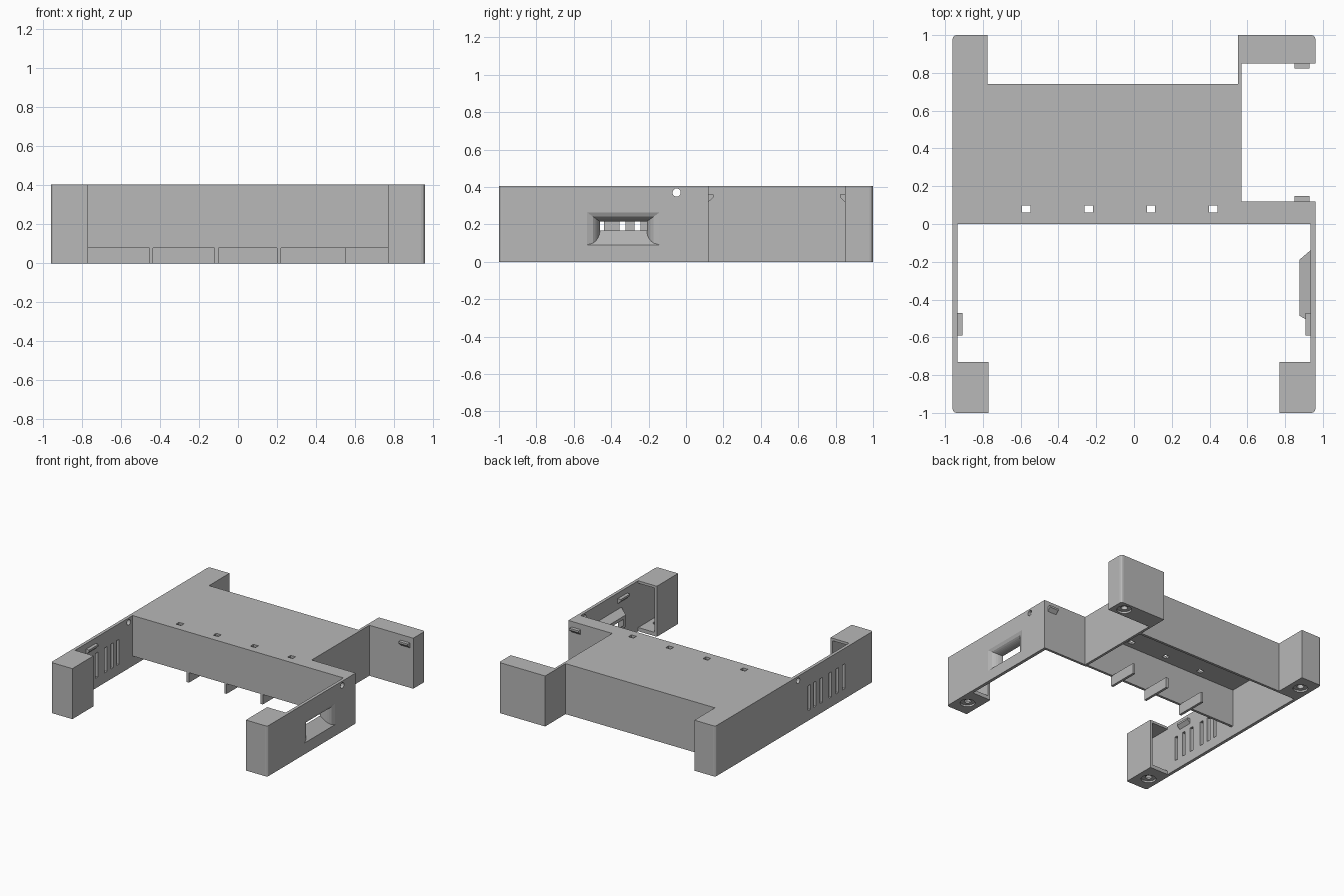
import bpy, bmesh, math
from mathutils import Matrix

cube = bpy.data.objects.get("Cube")
if cube:
    bpy.data.objects.remove(cube, do_unlink=True)

H, SKIN = 0.405, 0.025
W = 0.96

grey = bpy.data.materials.new("plain_grey")
grey.use_nodes = True
grey.diffuse_color = (0.48, 0.48, 0.48, 1)
grey.node_tree.nodes["Principled BSDF"].inputs["Base Color"].default_value = grey.diffuse_color


def finish(name, bm):
    bmesh.ops.recalc_face_normals(bm, faces=bm.faces)
    mesh = bpy.data.meshes.new(name)
    bm.to_mesh(mesh)
    bm.free()
    mesh.materials.append(grey)
    obj = bpy.data.objects.new(name, mesh)
    bpy.context.collection.objects.link(obj)
    return obj


def loft(name, rings):
    """Closed solid through rings of equal point count."""
    bm = bmesh.new()
    loops = [[bm.verts.new(p) for p in ring] for ring in rings]
    for a, b in zip(loops, loops[1:]):
        for i in range(len(a)):
            j = (i + 1) % len(a)
            bm.faces.new((a[i], a[j], b[j], b[i]))
    bm.faces.new(loops[0])
    bm.faces.new(loops[-1])
    return finish(name, bm)


def prism(name, pts, axis, lo, hi):
    """Extrude a 2D outline along the given axis."""
    place = {"x": lambda u, v, d: (d, u, v),
             "y": lambda u, v, d: (u, d, v),
             "z": lambda u, v, d: (u, v, d)}[axis]
    return loft(name, [[place(u, v, d) for u, v in pts] for d in (lo, hi)])


def box(name, x, y, z):
    pts = [(x[0], y[0]), (x[1], y[0]), (x[1], y[1]), (x[0], y[1])]
    return prism(name, pts, "z", *z)


def rod(name, centre, radius, length, axis="z"):
    bm = bmesh.new()
    turn = Matrix.Rotation(math.pi / 2, 4, "Y") if axis == "x" else Matrix()
    bmesh.ops.create_cone(bm, cap_ends=True, segments=24, radius1=radius, radius2=radius,
                          depth=length, matrix=Matrix.Translation(centre) @ turn)
    return finish(name, bm)


def combine(obj, others, operation="DIFFERENCE"):
    for other in others:
        other.hide_render = True
        mod = obj.modifiers.new("cut", "BOOLEAN")
        mod.operation, mod.solver, mod.object = operation, "EXACT", other
        bpy.context.view_layer.objects.active = obj
        bpy.ops.object.modifier_apply(modifier=mod.name)
        bpy.data.objects.remove(other, do_unlink=True)


def round_corners(obj):
    """Soften the vertical edges at the outermost corners."""
    bm = bmesh.new()
    bm.from_mesh(obj.data)
    edges = [e for e in bm.edges
             if all(abs(v.co.x) > 0.95 and abs(v.co.y) > 0.99 for v in e.verts)
             and abs(e.verts[0].co.z - e.verts[1].co.z) > 0.1]
    bmesh.ops.bevel(bm, geom=edges, offset=0.02, segments=3, profile=0.5, affect="EDGES")
    bm.to_mesh(obj.data)
    bm.free()


def foot_cutters(x, y):
    return [rod("foot_recess", (x, y, 0), 0.055, 0.03), rod("screw_hole", (x, y, 0), 0.025, 0.09)]


# Main body: full outline, hollowed from below
outline = [(-W, 0), (W, 0), (W, 0.12), (0.57, 0.12), (0.57, 0.85), (W, 0.85), (W, 1),
           (0.55, 1), (0.55, 0.74), (-0.775, 0.74), (-0.775, 1), (-W, 1)]
body = prism("main_body", outline, "z", 0, H)
round_corners(body)
cavity = [(-W + SKIN, 0.02), (W - SKIN, 0.02), (W - SKIN, 0.10), (0.55, 0.10),
          (0.55, 0.72), (-W + SKIN, 0.72)]
cuts = [prism("cavity", cavity, "z", -0.1, H - 0.02),
        box("front_gap", (-W + SKIN, W - SKIN), (-0.1, 0.05), (-0.1, 0.08))]
for x in (-0.57, -0.24, 0.09, 0.42):
    cuts.append(box("deck_hole", (x - 0.022, x + 0.022), (0.06, 0.104 - 0.006), (0.3, 0.5)))
cuts += foot_cutters(-0.87, 0.87) + foot_cutters(0.87, 0.925)
combine(body, cuts)

# Dividers under the front wall
for i, x in enumerate((-0.445, -0.11, 0.21)):
    box(f"divider_{i + 1}", (x - 0.01, x + 0.01), (0, 0.25), (0, 0.085))

# Side arms with hollow front legs and clips
arms = {}
for side, s in (("left", 1), ("right", -1)):
    pts = [(W, 0), (W, -1), (0.77, -1), (0.77, -0.73), (W - SKIN, -0.73), (W - SKIN, 0)]
    arm = prism(f"{side}_arm", [(s * x, y) for x, y in pts], "z", 0, H)
    round_corners(arm)
    xs = sorted((s * 0.79, s * (W - SKIN)))
    combine(arm, [box("leg_cavity", xs, (-0.975, -0.7), (0.03, H - 0.02)),
                  rod("pin_hole", (s * W, -0.05, 0.37), 0.022, 0.2, "x")]
            + foot_cutters(s * 0.87, -0.87))
    hook = [(0.935, 0.36), (0.908, 0.36), (0.908, 0.345), (0.935, 0.32)]
    prism(f"{side}_arm_clip", [(s * x, z) for x, z in hook], "y", -0.59, -0.47)
    arms[side] = arm

# Vent slits in the right arm
slits = [box("slit", (-1.1, -0.9), (y - 0.016, y + 0.016), (0.08, 0.28))
         for y in (-0.63, -0.545, -0.455, -0.34, -0.26, -0.19)]
combine(arms["right"], slits)


# Flared port in the left arm
def ring(x, y0, y1, z0, z1):
    return [(x, y0, z0), (x, y1, z0), (x, y1, z1), (x, y0, z1)]


housing = loft("port_housing", [ring(0.945, -0.525, -0.13, 0.085, 0.28),
                                ring(0.875, -0.485, -0.19, 0.145, 0.24)])
combine(arms["left"], [housing], "UNION")
flare = []
for i in range(9):
    t = i / 8
    k = 1 - math.sqrt(1 - (1 - t) ** 2)
    flare.append(ring(0.9605 - 0.09 * t, -0.46 - 0.07 * k, -0.21 + 0.07 * k,
                      0.17 - 0.08 * (1 - t), 0.215 + 0.05 * k))
combine(arms["left"], [loft("port_flare", flare)])

# Clips facing each other in the rear bay
for name, y, d in (("front", 0.12, 1), ("rear", 0.85, -1)):
    hook = [(0, 0.36), (0.027, 0.36), (0.027, 0.345), (0, 0.32)]
    prism(f"bay_clip_{name}", [(y + d * u, z) for u, z in hook], "x", 0.85, 0.93)
